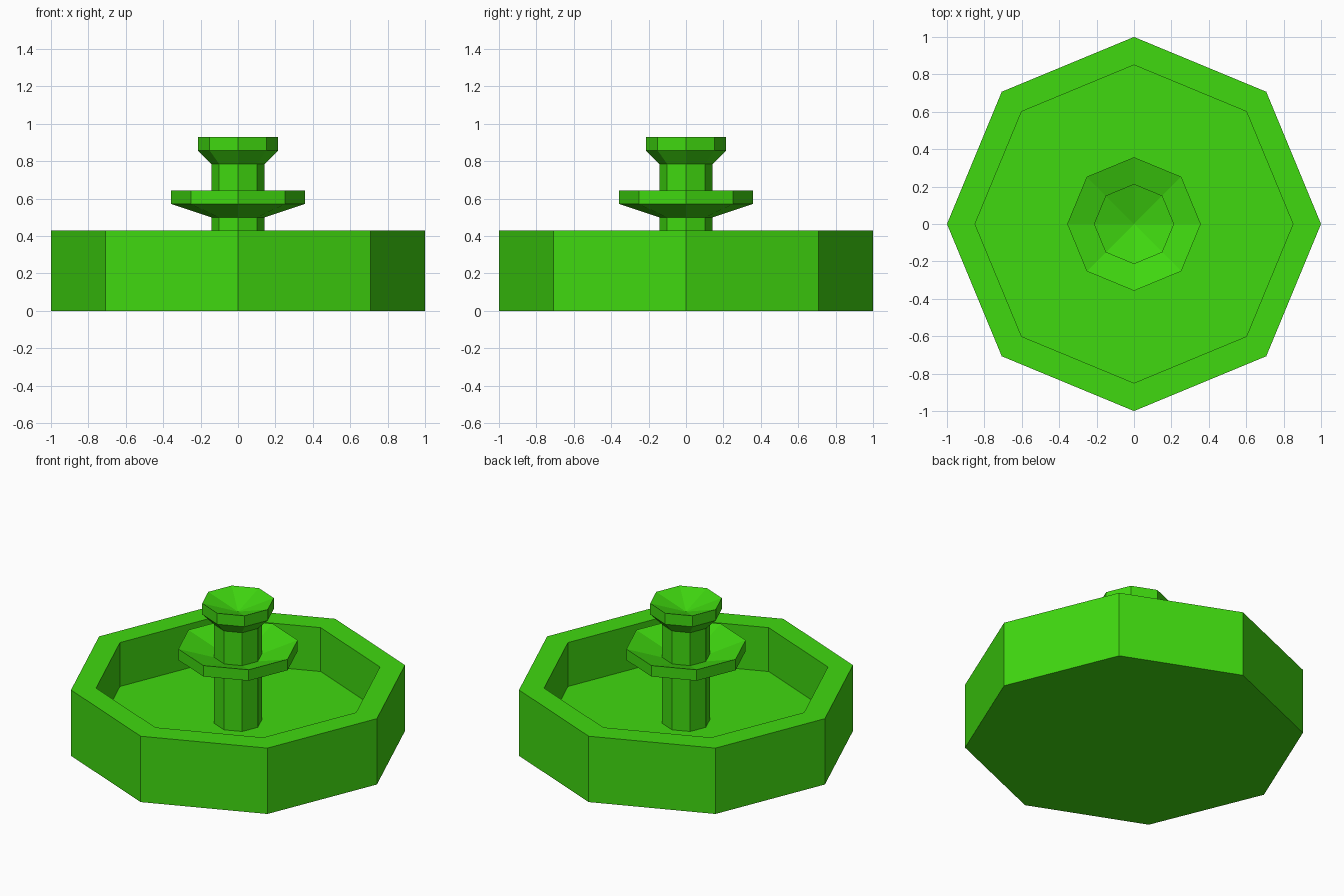
import bpy
import bmesh
from math import cos, sin, tau

SIDES = 8
U = 1 / 14  # the fountain is laid out on this step

cube = bpy.data.objects.get("Cube")
if cube:
    bpy.data.objects.remove(cube, do_unlink=True)

green = bpy.data.materials.new("bright green")
green.use_nodes = True
COLOUR = (0.051, 0.69, 0.005, 1)
green.diffuse_color = COLOUR
green.node_tree.nodes["Principled BSDF"].inputs["Base Color"].default_value = COLOUR


def lathe(name, profile):
    """Spin (radius, height) points into a flat-sided part; radius 0 is a tip."""
    bm = bmesh.new()
    rings = []
    for r, z in profile:
        if r == 0:
            rings.append([bm.verts.new((0, 0, z))] * SIDES)
        else:
            rings.append([bm.verts.new((r * cos(tau * i / SIDES), r * sin(tau * i / SIDES), z))
                          for i in range(SIDES)])
    for low, high in zip(rings, rings[1:]):
        for i in range(SIDES):
            j = (i + 1) % SIDES
            corners = dict.fromkeys((low[i], low[j], high[j], high[i]))
            bm.faces.new(list(corners))
    mesh = bpy.data.meshes.new(name)
    bm.to_mesh(mesh)
    bm.free()
    mesh.materials.append(green)
    obj = bpy.data.objects.new(name, mesh)
    bpy.context.collection.objects.link(obj)
    return obj


# Basin: outer wall, rim, inner wall and floor
lathe("basin", [(0, 0), (1, 0), (1, 6 * U), (0.85, 6 * U), (0.85, 2 * U), (0, 2 * U)])

# Central column
lathe("column", [(2 * U, 2 * U), (2 * U, 11 * U)])

# Wide bowl around the column
lathe("lower_bowl", [(2 * U, 7 * U), (5 * U, 8 * U), (5 * U, 9 * U), (2 * U, 8 * U)])

# Small bowl on top, dished to a point
lathe("upper_bowl", [(2 * U, 11 * U), (3 * U, 12 * U), (3 * U, 13 * U), (0, 12 * U)])
